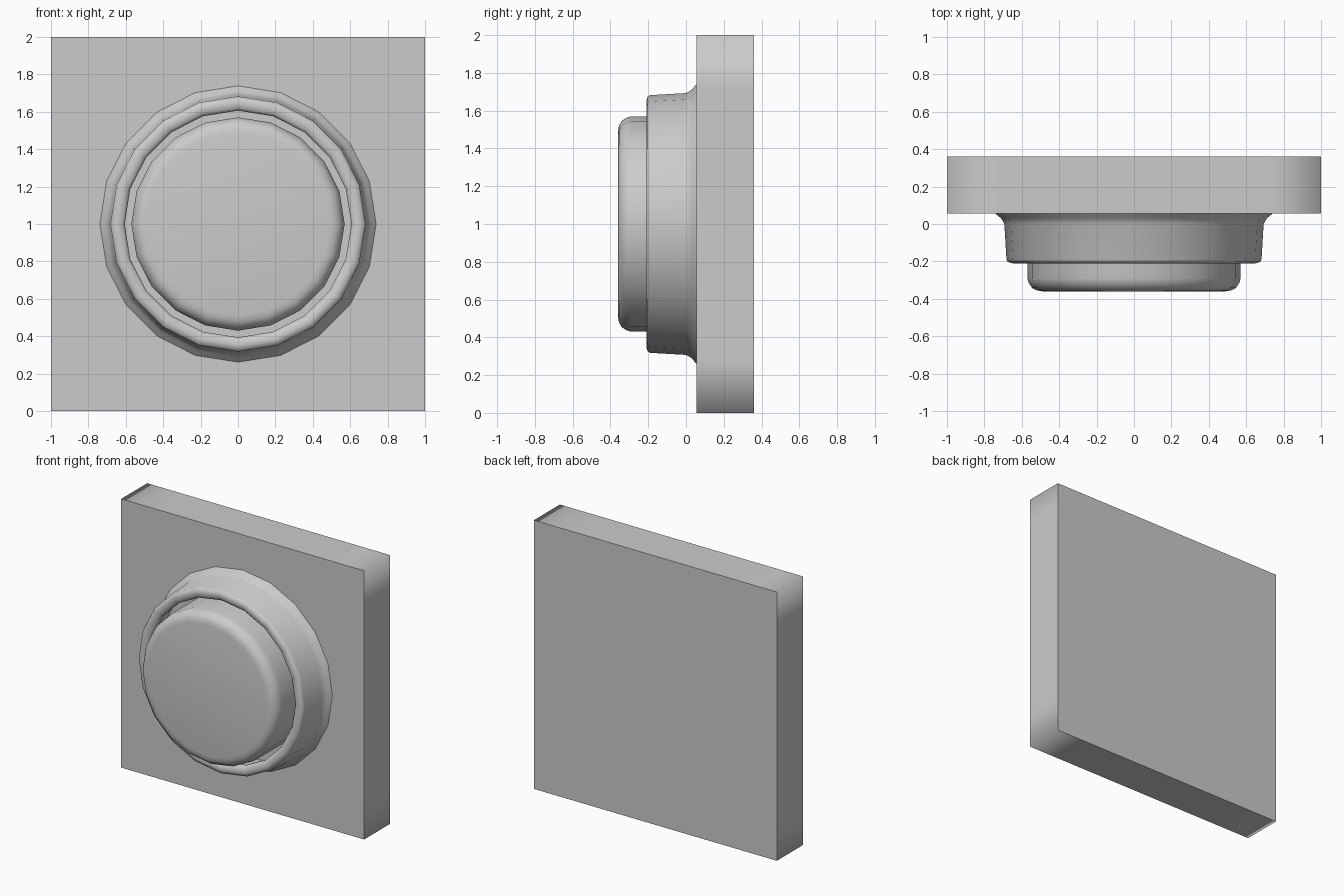
import bpy, bmesh, math

if "Cube" in bpy.data.objects:
    bpy.data.objects.remove(bpy.data.objects["Cube"])

SIDES = 20
grey = bpy.data.materials.new("light_grey")
grey.diffuse_color = (0.6, 0.6, 0.6, 1)
grey.use_nodes = True
grey.node_tree.nodes["Principled BSDF"].inputs["Base Color"].default_value = grey.diffuse_color


def finish(bm, name):
    bmesh.ops.recalc_face_normals(bm, faces=bm.faces)
    me = bpy.data.meshes.new(name)
    bm.to_mesh(me)
    bm.free()
    me.materials.append(grey)
    ob = bpy.data.objects.new(name, me)
    bpy.context.collection.objects.link(ob)
    return ob


def lathe(name, profile, closed=False, cap_end=False):
    """Spin (radius, y) points about the y axis through z = 1."""
    bm = bmesh.new()
    rings = []
    for r, y in profile:
        rings.append([bm.verts.new((r * math.sin(2 * math.pi * i / SIDES), y,
                                    1 + r * math.cos(2 * math.pi * i / SIDES)))
                      for i in range(SIDES)])
    pairs = list(zip(rings, rings[1:]))
    if closed:
        pairs.append((rings[-1], rings[0]))
    for a, b in pairs:
        for i in range(SIDES):
            j = (i + 1) % SIDES
            bm.faces.new((a[i], a[j], b[j], b[i]))
    if cap_end:
        bm.faces.new(rings[-1])
        bm.faces.new(rings[0])
    ob = finish(bm, name)
    bpy.context.view_layer.objects.active = ob
    ob.select_set(True)
    bpy.ops.object.shade_smooth_by_angle(angle=math.radians(50))
    ob.select_set(False)
    return ob


# Square wall plate: side walls shade softly round the corners
Y_FRONT, Y_BACK, K = 0.055, 0.36, 0.72
outline = []
for q in range(4):
    c, s = round(math.cos(q * math.pi / 2)), round(math.sin(q * math.pi / 2))
    for x, z in ((-1, -1), (-K, -1), (K, -1)):
        outline.append((x * c - z * s, 1 + x * s + z * c))
bm = bmesh.new()
front = [bm.verts.new((x, Y_FRONT, z)) for x, z in outline]
back = [bm.verts.new((x, Y_BACK, z)) for x, z in outline]
bm.faces.new(front)
bm.faces.new(back)
n = len(outline)
for i in range(n):
    j = (i + 1) % n
    bm.faces.new((front[i], front[j], back[j], back[i])).smooth = True
for e in bm.edges:
    if e.verts[0].co.y == e.verts[1].co.y:
        e.smooth = False
finish(bm, "wall_plate")

# Collar: flared foot, tapered wall, rounded lip and a hollow inside
lathe("collar", [(0.74, 0.057), (0.735, 0.05), (0.71, 0.03), (0.693, 0.0),
                 (0.682, -0.19), (0.675, -0.203), (0.65, -0.21), (0.62, -0.205),
                 (0.606, -0.19), (0.606, -0.17), (0.65, -0.15), (0.66, 0.057)],
      closed=True)

# Push button with rounded front rim
lathe("push_button", [(0.57, 0.06), (0.57, -0.29), (0.563, -0.315),
                      (0.545, -0.342), (0.52, -0.355), (0.49, -0.36)],
      cap_end=True)
